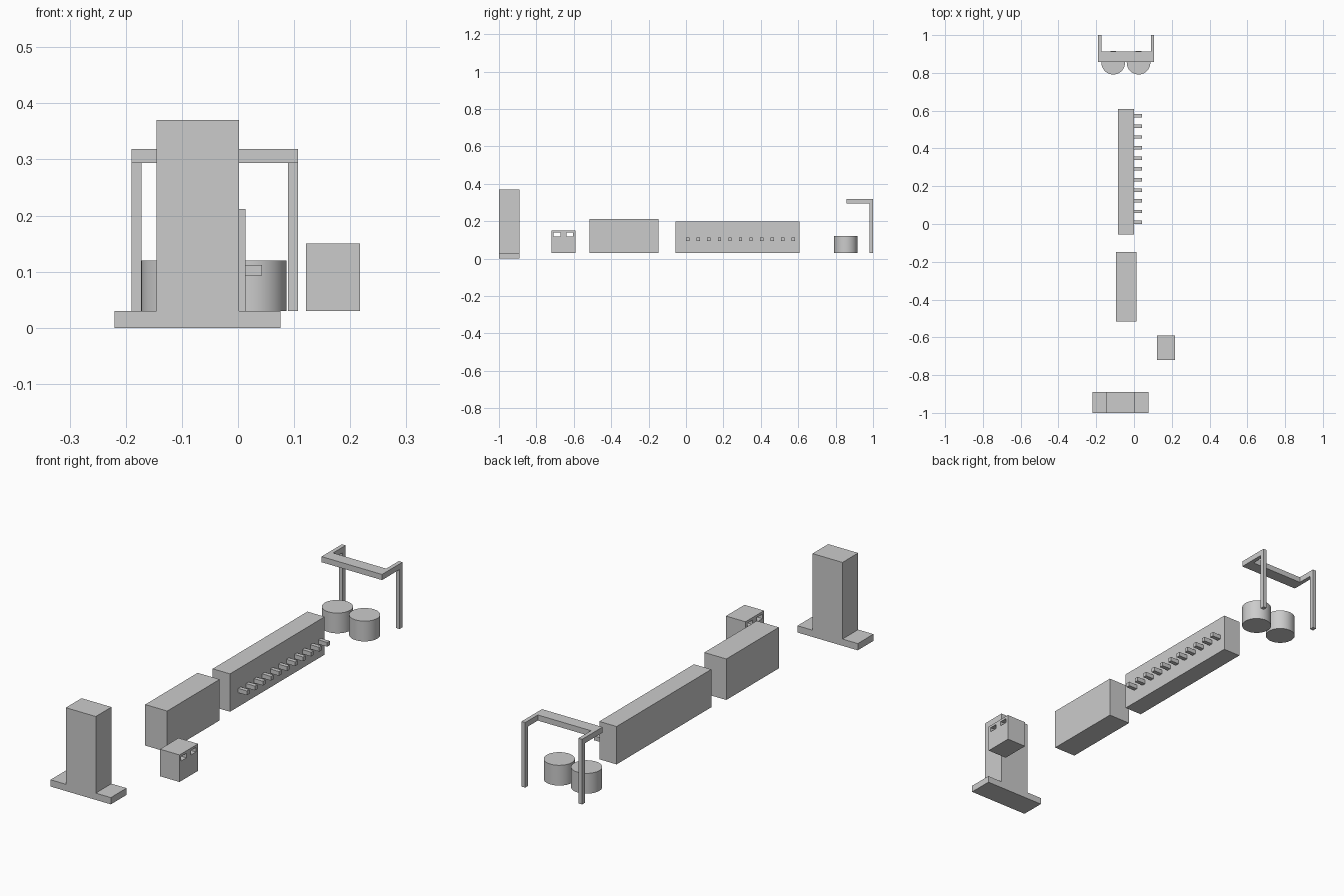
import bpy, math

if "Cube" in bpy.data.objects:
    bpy.data.objects.remove(bpy.data.objects["Cube"])

FLOOR = 0.03  # height at which most parts stand


def box(name, x, y, z):
    """Axis-aligned box given by (min, max) ranges."""
    bpy.ops.mesh.primitive_cube_add(size=1, location=[sum(r) / 2 for r in (x, y, z)])
    ob = bpy.context.object
    ob.name = name
    ob.scale = [r[1] - r[0] for r in (x, y, z)]
    bpy.ops.object.transform_apply(location=False, rotation=False, scale=True)
    return ob


def cut(target, cutter):
    """Subtract the cutter from the target and remove it."""
    mod = target.modifiers.new("cut", 'BOOLEAN')
    mod.operation = 'DIFFERENCE'
    mod.solver = 'EXACT'
    mod.object = cutter
    cutter.hide_render = True
    bpy.context.view_layer.objects.active = target
    bpy.ops.object.modifier_apply(modifier=mod.name)
    bpy.data.objects.remove(cutter)


# Tower on a wide foot plate
box("tower_base", (-0.22, 0.076), (-1.0, -0.89), (0.0, FLOOR))
box("tower", (-0.145, 0.002), (-1.0, -0.89), (FLOOR, 0.37))

# Small cabinet with two slots running right through it
cabinet = box("small_cabinet", (0.121, 0.217), (-0.72, -0.59), (FLOOR, 0.15))
for y in (-0.69, -0.622):
    cut(cabinet, box("slot_cutter", (0.05, 0.3), (y - 0.018, y + 0.018), (0.119, 0.139)))

# Middle block
box("middle_block", (-0.095, 0.013), (-0.515, -0.147), (FLOOR, 0.212))

# Long block with a row of pegs on its right side
box("long_block", (-0.085, 0.0), (-0.056, 0.608), (FLOOR, 0.198))
for i in range(11):
    y = 0.01 + i * 0.0563
    box(f"peg_{i + 1}", (0.0, 0.043), (y - 0.009, y + 0.009), (0.093, 0.112))

# Two round drums
for i, x in enumerate((-0.11, 0.024)):
    bpy.ops.mesh.primitive_cylinder_add(vertices=48, radius=0.0625, depth=0.09,
                                        location=(x, 0.854, FLOOR + 0.045))
    bpy.context.object.name = f"drum_{i + 1}"
    bpy.ops.object.shade_smooth_by_angle(angle=math.radians(30))

# Overhanging frame: posts, arms and a cross bar above the drums
for side, x in (("left", (-0.19, -0.172)), ("right", (0.089, 0.107))):
    box(f"{side}_post", x, (0.98, 1.0), (FLOOR, 0.294))
    box(f"{side}_arm", x, (0.912, 1.0), (0.294, 0.319))
box("cross_bar", (-0.19, 0.107), (0.857, 0.912), (0.294, 0.319))
